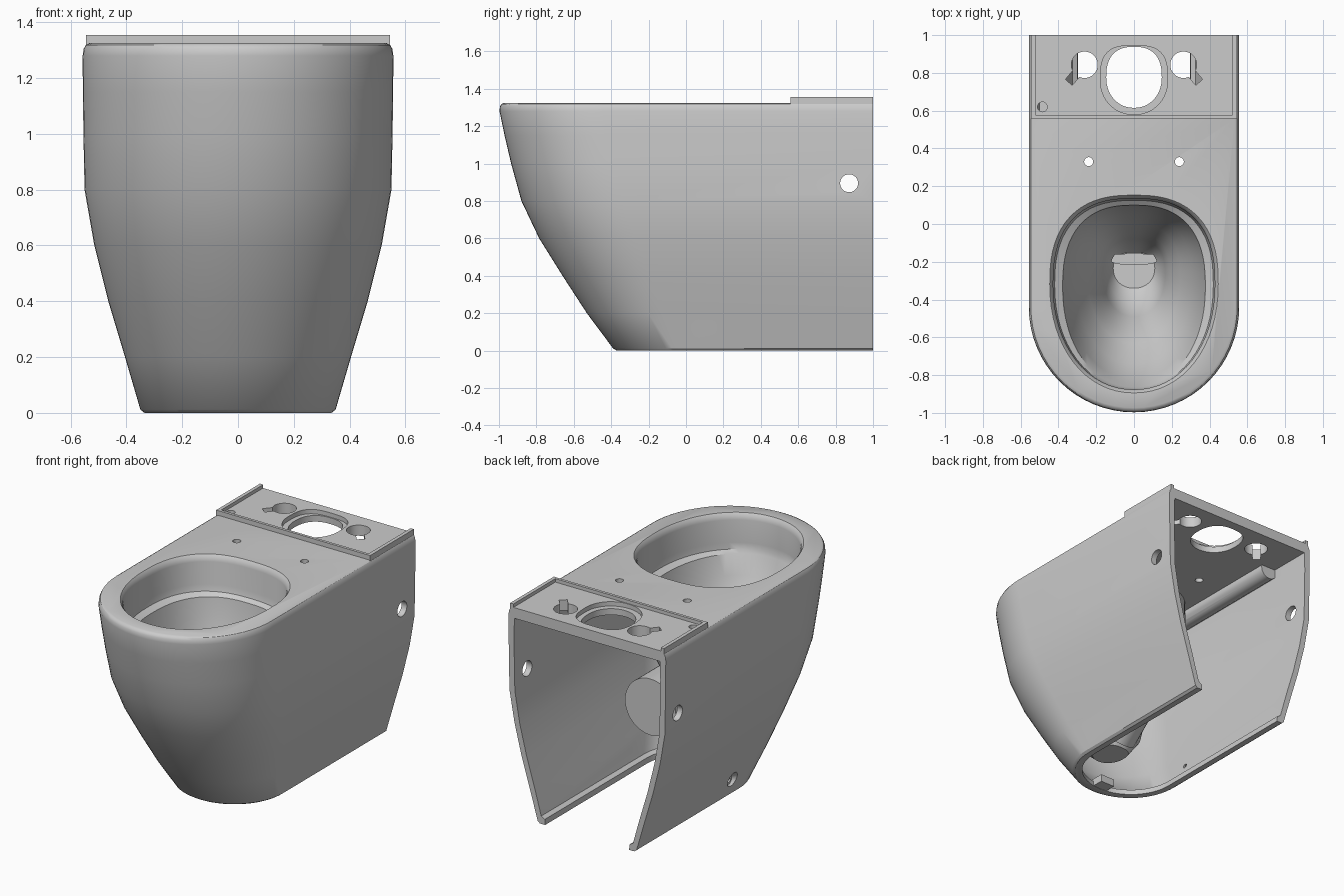
import bpy, bmesh, math
from mathutils import Vector

if "Cube" in bpy.data.objects:
    bpy.data.objects.remove(bpy.data.objects["Cube"])

ceramic = bpy.data.materials.new("white_ceramic")
ceramic.use_nodes = True
GREY = (0.6, 0.6, 0.6, 1)
ceramic.diffuse_color = GREY
ceramic.node_tree.nodes["Principled BSDF"].inputs["Base Color"].default_value = GREY


def finish(bm, name):
    bmesh.ops.recalc_face_normals(bm, faces=bm.faces)
    mesh = bpy.data.meshes.new(name)
    bm.to_mesh(mesh)
    bm.free()
    mesh.materials.append(ceramic)
    ob = bpy.data.objects.new(name, mesh)
    bpy.context.collection.objects.link(ob)
    return ob


def loft(name, rings):
    """Closed solid through rings of equal point count."""
    bm = bmesh.new()
    rows = [[bm.verts.new(p) for p in ring] for ring in rings]
    n = len(rows[0])
    for a, b in zip(rows, rows[1:]):
        for i in range(n):
            j = (i + 1) % n
            bm.faces.new((a[i], a[j], b[j], b[i]))
    bm.faces.new(rows[0])
    bm.faces.new(rows[-1])
    return finish(bm, name)


def box(name, lo, hi):
    corners = [(lo[0], lo[1]), (hi[0], lo[1]), (hi[0], hi[1]), (lo[0], hi[1])]
    return loft(name, [[(x, y, z) for x, y in corners] for z in (lo[2], hi[2])])


def rod(name, start, end, r1, r2=None, segs=32):
    a, b = Vector(start), Vector(end)
    bm = bmesh.new()
    bmesh.ops.create_cone(bm, cap_ends=True, segments=segs, radius1=r1,
                          radius2=r1 if r2 is None else r2, depth=(b - a).length)
    rot = (b - a).to_track_quat('Z', 'Y').to_matrix()
    for v in bm.verts:
        v.co = rot @ v.co + (a + b) / 2
    return finish(bm, name)


def combine(target, tool, operation='DIFFERENCE'):
    tool.hide_render = True
    mod = target.modifiers.new("bool", 'BOOLEAN')
    mod.operation, mod.object, mod.solver = operation, tool, 'EXACT'
    bpy.context.view_layer.objects.active = target
    bpy.ops.object.modifier_apply(modifier=mod.name)
    bpy.data.objects.remove(tool)


def u_ring(z, w, front, back, n=32):
    """Rounded nose towards -y, straight sides to the back."""
    pts = [(w, back, z)]
    for i in range(n + 1):
        a = math.pi * i / n
        pts.append((w * math.cos(a), front + w - w * math.sin(a), z))
    return pts + [(-w, back, z)]


def oval(z, w, front, back, power=2.5, mid=0.55, n=64):
    """Oval with an elliptical front and a squarer back."""
    yc = front + (back - front) * mid
    pts = []
    for i in range(n):
        a = 2 * math.pi * i / n
        c, s = math.cos(a), math.sin(a)
        e = 2 / (power if s > 0 else 2.1)
        depth = back - yc if s > 0 else yc - front
        pts.append((w * math.copysign(abs(c) ** e, c),
                    yc + depth * math.copysign(abs(s) ** e, s), z))
    return pts


# Outer body: height, half width, front
profile = [(0, .335, -.37), (.012, .35, -.39), (.2, .405, -.53), (.4, .465, -.66),
           (.6, .515, -.785), (.8, .55, -.88), (1, .554, -.935), (1.15, .556, -.97),
           (1.28, .557, -.997), (1.305, .553, -.995), (1.318, .546, -.987), (1.325, .533, -.973)]
body = loft("toilet_body", [u_ring(z, w, f, 1) for z, w, f in profile])

# Raised cistern platform with a lip on three sides
combine(body, box("platform", (-.545, .558, 1.28), (.545, 1, 1.355)), 'UNION')
combine(body, box("platform_recess", (-.522, .576, 1.333), (.522, 1.1, 1.5)))

# Hollow interior, open below and behind, with a thicker foot
cavity = [(-.1, .29, -.31), (.035, .3, -.33), (.05, .325, -.36)]
cavity += [(z, w - .038, f + .045) for z, w, f in profile[2:8]] + [(1.265, .515, -.95)]
combine(body, loft("cavity", [u_ring(z, w, f, 1.2) for z, w, f in cavity]))

# Stiffening ribs under the deck
for side in (-1, 1):
    combine(body, rod("rib", (side * .47, -.1, 1.25), (side * .47, .72, 1.25), .06, segs=16), 'UNION')

# Bowl: height, half width, front, back
bowl = [(.27, .11, -.34, -.15), (.33, .14, -.42, -.11), (.45, .165, -.49, -.08),
        (.56, .19, -.54, -.05), (.68, .245, -.63, 0), (.82, .305, -.74, .05),
        (.96, .35, -.82, .085), (1.08, .378, -.865, .1)]
shell = [oval(.2, .1, -.34, -.12)]
shell += [oval(z - .02, w + .045, f - .04, b + .045) for z, w, f, b in bowl[1:]]
shell += [oval(1.12, .47, -.91, .18), oval(1.3, .47, -.92, .18)]
combine(body, loft("bowl_shell", shell), 'UNION')

# Waste outlet pipe at the rear and trap below it
combine(body, rod("outlet_pipe", (0, -.12, .59), (0, .36, .59), .18, segs=48), 'UNION')
combine(body, rod("trap", (0, -.18, .3), (0, .12, .56), .13), 'UNION')
combine(body, rod("outlet_bore", (0, .08, .59), (0, .5, .59), .15, segs=48))

# Bowl hollow with a flushing ledge below the rim
hollow = [oval(*ring) for ring in bowl]
hollow += [oval(1.1, .42, -.872, .125), oval(1.14, .428, -.875, .135), oval(1.285, .428, -.876, .135),
           oval(1.31, .434, -.882, .141), oval(1.326, .447, -.895, .154), oval(1.4, .45, -.9, .157)]
combine(body, loft("bowl_hollow", hollow))
combine(body, loft("trap_slot", [oval(z, .13, -.215, -.16, 4, .5) for z in (.23, .3)]))

# Flush inlet: shallow seat and through hole
combine(body, loft("inlet_seat", [oval(z, .178, .58, .945, 3, .5) for z in (1.305, 1.5)]))
combine(body, loft("inlet_hole", [oval(z, .147, .615, .938, 2.5, .5) for z in (1.1, 1.5)]))

# Small locating hole in the platform corner
combine(body, rod("corner_hole", (-.485, .62, 1.2), (-.485, .62, 1.5), .026, segs=20))

for side in (-1, 1):
    # Keyhole fixings: round hole with an angled slot
    combine(body, rod("key_hole", (side * .262, .843, 1.1), (side * .262, .843, 1.5), .07))
    along = Vector((side * .08, -.095, 0))
    across = Vector((-along.y, along.x, 0)).normalized() * .024
    hub = Vector((side * .265, .845, 0))
    foot = hub + along
    corners = [hub - across, foot - across, foot + across, hub + across]
    combine(body, loft("key_slot", [[p + Vector((0, 0, z)) for p in corners] for z in (1.1, 1.5)]))
    # Seat bolt holes
    combine(body, rod("seat_hole", (side * .24, .33, 1.1), (side * .24, .33, 1.5), .024, segs=20))
    # Side access hole
    combine(body, rod("side_hole", (side * .42, .872, .895), (side * .7, .872, .895), .048))
    # Countersunk floor fixing
    combine(body, rod("fixing_sink", (side * .355, .075, .11), (side * .4, .075, .11), .028, .06))
    combine(body, rod("fixing_hole", (side * .25, .075, .11), (side * .45, .075, .11), .015, segs=16))

# Floor lug inside the nose
lug = box("floor_lug", (-.05, -.35, .002), (.05, -.25, .05))
combine(lug, rod("lug_hole", (0, -.29, -.1), (0, -.29, .2), .02, segs=16))
combine(body, lug, 'UNION')

bpy.ops.object.select_all(action='DESELECT')
body.select_set(True)
bpy.context.view_layer.objects.active = body
bpy.ops.object.shade_smooth_by_angle(angle=math.radians(32))
